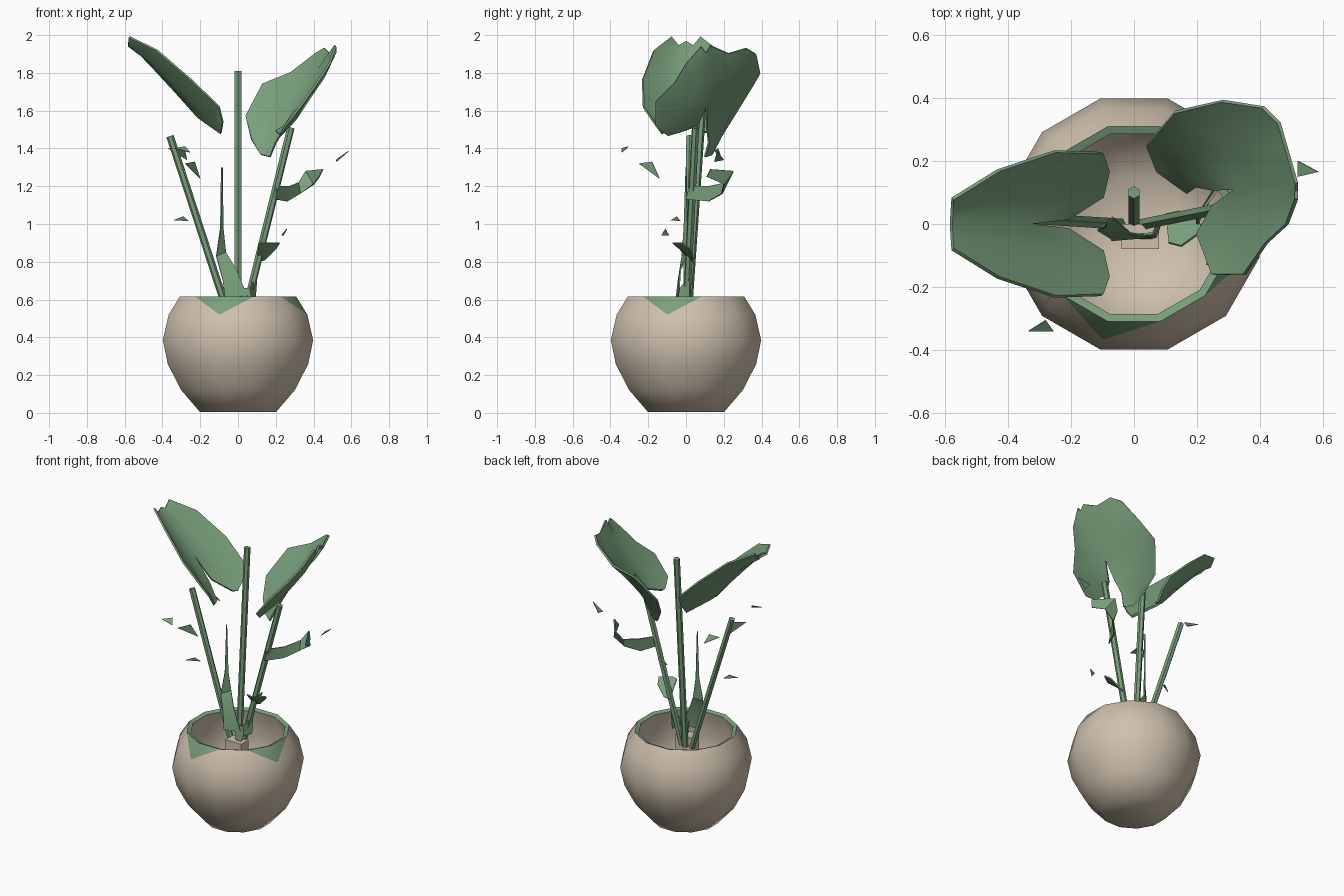
import bpy, bmesh, math
from mathutils import Vector

if "Cube" in bpy.data.objects:
    bpy.data.objects.remove(bpy.data.objects["Cube"])


def material(name, rgb):
    m = bpy.data.materials.new(name)
    m.diffuse_color = (*rgb, 1)
    m.use_nodes = True
    m.node_tree.nodes["Principled BSDF"].inputs["Base Color"].default_value = m.diffuse_color
    return m


GREEN = material("leaf_green", (0.19, 0.35, 0.20))
BEIGE = material("pot_beige", (0.62, 0.53, 0.42))


def finish(bm, name, mats, angle=40, thickness=0):
    bmesh.ops.recalc_face_normals(bm, faces=bm.faces)
    bm.normal_update()
    if thickness and sum(f.normal.z * f.calc_area() for f in bm.faces) < 0:
        bmesh.ops.reverse_faces(bm, faces=bm.faces)
    mesh = bpy.data.meshes.new(name)
    bm.to_mesh(mesh)
    bm.free()
    for m in mats:
        mesh.materials.append(m)
    ob = bpy.data.objects.new(name, mesh)
    bpy.context.collection.objects.link(ob)
    bpy.ops.object.select_all(action='DESELECT')
    ob.select_set(True)
    bpy.context.view_layer.objects.active = ob
    if thickness:
        solid = ob.modifiers.new("thickness", 'SOLIDIFY')
        solid.thickness = thickness
        solid.offset = 0
        bpy.ops.object.modifier_apply(modifier=solid.name)
    bpy.ops.object.shade_smooth_by_angle(angle=math.radians(angle))
    return ob


# Pot: 12-sided revolved bowl with inner wall, green lip and two green rim patches
SIDES = 12
PROFILE = [(0.21, 0.006), (0.315, 0.125), (0.385, 0.26), (0.412, 0.385), (0.38, 0.52),
           (0.32, 0.615), (0.295, 0.605), (0.35, 0.40), (0.30, 0.20), (0.15, 0.09)]
PATCH_ROW, LIP_ROW = 4, 5
PATCHES = (0, 3)          # corners below which a green patch comes to a point
bm = bmesh.new()
rings = []
for r, z in PROFILE:
    ring = []
    for k in range(SIDES):
        a = math.radians(-105 + k * 360 / SIDES)
        ring.append(bm.verts.new((r * math.cos(a), r * math.sin(a), z)))
    rings.append(ring)
bm.faces.new(rings[0])
bm.faces.new(rings[-1])
for j in range(len(rings) - 1):
    lo, hi = rings[j], rings[j + 1]
    for k in range(SIDES):
        n = (k + 1) % SIDES
        if j == PATCH_ROW and (k in PATCHES or n in PATCHES):
            apex, other = (k, n) if k in PATCHES else (n, k)
            f = bm.faces.new((lo[apex], hi[k], hi[n]))
            f.material_index = 1
            bm.faces.new((lo[apex], lo[other], hi[other]))
        else:
            f = bm.faces.new((lo[k], lo[n], hi[n], hi[k]))
            f.material_index = 1 if j == LIP_ROW else 0
finish(bm, "pot", [BEIGE, GREEN], 65)


# Stems: six-sided rods
def rod(name, a, b, r=0.02):
    a, b = Vector(a), Vector(b)
    bm = bmesh.new()
    bmesh.ops.create_cone(bm, cap_ends=True, segments=6, radius1=r, radius2=r,
                          depth=(b - a).length)
    bm.transform((b - a).to_track_quat('Z', 'Y').to_matrix().to_4x4())
    bmesh.ops.translate(bm, verts=bm.verts, vec=(a + b) / 2)
    finish(bm, name, [GREEN], 30)


rod("stem_middle", (0, 0.01, 0.5), (0, 0.10, 1.81))
rod("stem_left", (-0.045, 0, 0.5), (-0.36, 0.02, 1.465))
rod("stem_right", (0.03, 0.0, 0.5), (0.28, 0.05, 1.51))


# Leaves: two half blades, each a strip from midrib to outer edge with a sagging middle
def half_blade(bm, rows, sag):
    grid = []
    for inner, outer in rows:
        i, o = Vector(inner), Vector(outer)
        m = (i + o) / 2 - Vector((0, 0, sag))
        grid.append([bm.verts.new(p) for p in (i, m, o)])
    for a, b in zip(grid, grid[1:]):
        for c in (0, 1):
            bm.faces.new((a[c], a[c + 1], b[c + 1], b[c]))


def leaf(name, back, front, sag=0.035):
    bm = bmesh.new()
    half_blade(bm, back, sag)
    half_blade(bm, front, sag)
    bmesh.ops.remove_doubles(bm, verts=bm.verts, dist=0.001)
    finish(bm, name, [GREEN], 60, 0.012)


left_back = [((-0.58, 0, 1.965), (-0.575, 0.08, 1.99)),
             ((-0.45, 0, 1.83), (-0.43, 0.17, 1.92)),
             ((-0.33, 0, 1.70), (-0.25, 0.23, 1.765)),
             ((-0.21, 0.015, 1.565), (-0.10, 0.225, 1.62)),
             ((-0.10, 0.085, 1.49), (-0.08, 0.17, 1.54))]
left_front = [tuple((x, -y, z) for x, y, z in row) for row in left_back]
leaf("leaf_left", left_back, left_front)

right_back = [((0.515, 0.13, 1.945), (0.46, 0.32, 1.93)),
              ((0.42, 0.13, 1.77), (0.41, 0.37, 1.90)),
              ((0.32, 0.11, 1.63), (0.28, 0.39, 1.80)),
              ((0.25, 0.11, 1.51), (0.13, 0.355, 1.74)),
              ((0.20, 0.12, 1.43), (0.04, 0.25, 1.57)),
              ((0.17, 0.10, 1.355), (0.07, 0.17, 1.45))]
right_front = [((0.515, 0.13, 1.945), (0.515, 0.08, 1.94)),
               ((0.42, 0.13, 1.77), (0.485, 0.0, 1.85)),
               ((0.32, 0.11, 1.63), (0.42, -0.06, 1.75)),
               ((0.25, 0.06, 1.52), (0.35, -0.16, 1.65)),
               ((0.20, -0.03, 1.49), (0.25, -0.16, 1.52))]
leaf("leaf_right", right_back, right_front)


# Strips and scraps: small curled leaf remnants
def strip(name, pairs):
    bm = bmesh.new()
    rows = [[bm.verts.new(p) for p in pair] for pair in pairs]
    for a, b in zip(rows, rows[1:]):
        bm.faces.new(a + b[::-1])
    finish(bm, name, [GREEN], 40, 0.008)


strip("curled_leaf_right", [((0.20, 0.02, 1.20), (0.20, 0.00, 1.13)),
                            ((0.27, 0.12, 1.20), (0.26, 0.12, 1.12)),
                            ((0.32, 0.22, 1.22), (0.33, 0.19, 1.16)),
                            ((0.36, 0.25, 1.28), (0.40, 0.20, 1.21)),
                            ((0.45, 0.13, 1.29), (0.43, 0.11, 1.25))])
strip("curled_leaf_low", [((0.11, -0.06, 0.90), (0.10, 0.03, 0.80)),
                          ((0.15, -0.07, 0.90), (0.14, 0.04, 0.81)),
                          ((0.22, -0.02, 0.90), (0.20, 0.02, 0.87))])

# Sheath and bud spike at the foot of the stems
strip("sheath_spike", [((-0.087, 0, 1.30), (-0.083, 0, 1.30)),
                       ((-0.092, -0.01, 0.98), (-0.08, 0.01, 0.98)),
                       ((-0.115, -0.02, 0.83), (-0.065, 0.02, 0.85)),
                       ((-0.08, -0.04, 0.70), (-0.01, -0.03, 0.76)),
                       ((-0.07, -0.05, 0.61), (0.05, -0.04, 0.62))])
strip("sheath_right", [((0.0, -0.035, 0.66), (0.03, -0.05, 0.48)),
                       ((0.06, -0.03, 0.66), (0.07, -0.04, 0.60)),
                       ((0.10, 0.02, 0.73), (0.09, 0.02, 0.60))])

# Small beige stump inside the pot
bm = bmesh.new()
bmesh.ops.create_cube(bm, size=1)
for v in bm.verts:
    v.co = (0.02 + v.co.x * 0.12, -0.04 + v.co.y * 0.08, 0.33 + v.co.z * 0.46)
finish(bm, "stump", [BEIGE], 30)

# Loose leaf scraps
scraps = [[(-0.335, -0.34, 1.40), (-0.255, -0.34, 1.38), (-0.28, -0.305, 1.41)],
          [(0.52, 0.20, 1.34), (0.585, 0.165, 1.385), (0.52, 0.15, 1.33)],
          [(-0.28, -0.25, 1.32), (-0.23, -0.18, 1.33), (-0.20, -0.14, 1.24)],
          [(-0.34, -0.08, 1.02), (-0.26, -0.03, 1.015), (-0.29, -0.05, 1.04)],
          [(-0.37, 0.17, 1.40), (-0.27, 0.19, 1.34), (-0.28, 0.15, 1.39)],
          [(0.23, -0.13, 0.94), (0.26, -0.11, 0.975), (0.24, -0.09, 0.94)]]
bm = bmesh.new()
for tri in scraps:
    bm.faces.new([bm.verts.new(p) for p in tri])
finish(bm, "leaf_scraps", [GREEN], 30, 0.004)
